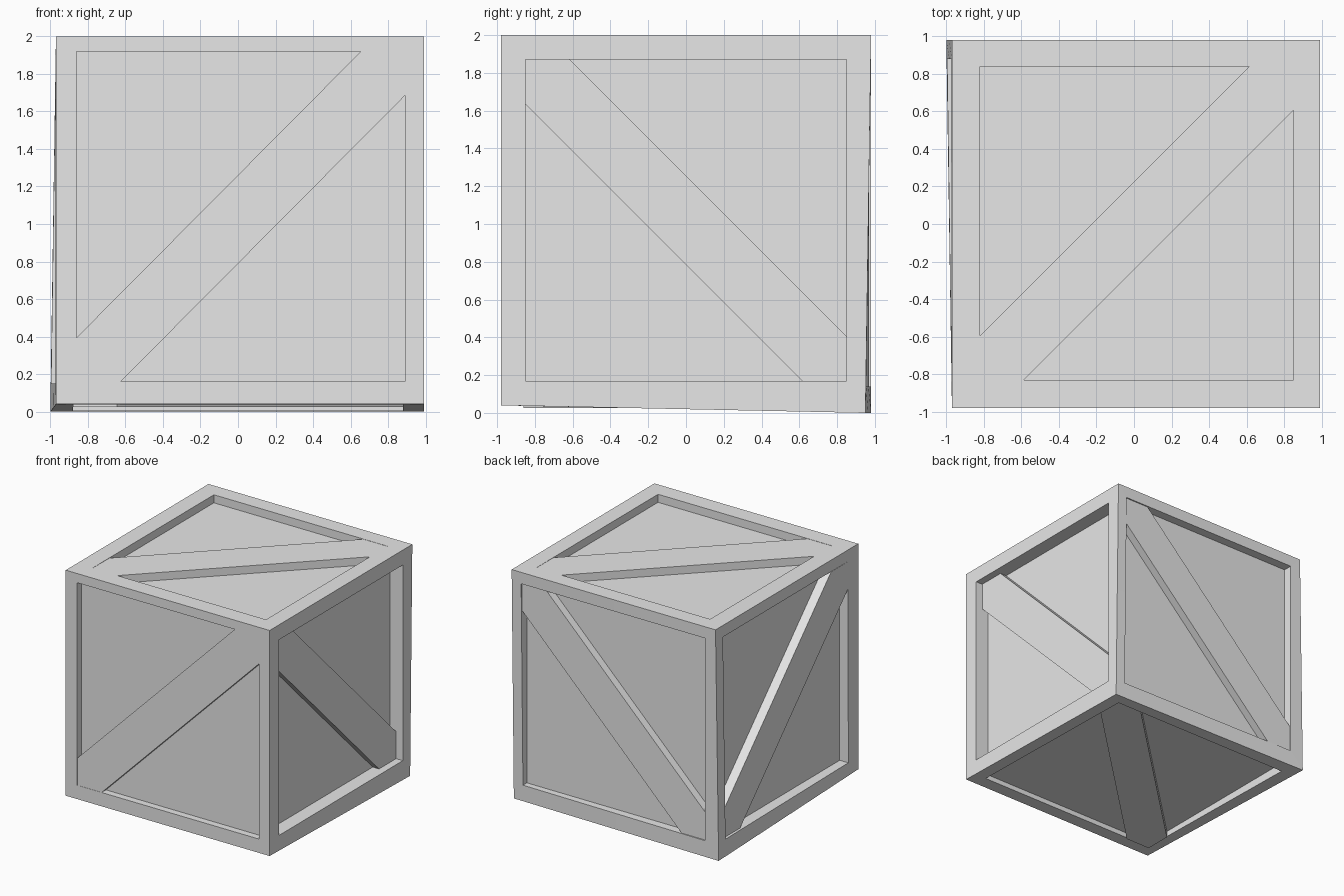
import bpy
import bmesh
from itertools import product
from mathutils import Vector

default_cube = bpy.data.objects.get("Cube")
if default_cube:
    bpy.data.objects.remove(default_cube)

GREY = (0.8, 0.8, 0.8, 1.0)
mat = bpy.data.materials.new("plain_grey")
mat.use_nodes = True
mat.diffuse_color = GREY
mat.node_tree.nodes["Principled BSDF"].inputs["Base Color"].default_value = GREY

# Slightly skewed box corners, keyed by the sign of each axis
corners = {}
for sx, sy, sz in product((-1, 1), repeat=3):
    corners[sx, sy, sz] = Vector((0.99 if sx > 0 else -0.97, 0.98 * sy, 1 + sz))
corners[-1, 1, -1] = Vector((-1.0, 0.98, 0.0))
corners[1, 1, -1] = Vector((0.99, 0.95, 0.0))
for sx in (-1, 1):
    corners[sx, -1, -1].z = 0.04

LOOP = ((-1, -1), (1, -1), (1, 1), (-1, 1))
BRACE_CUT = 0.235


def along(axis, u, v, depth):
    """Combine two in-plane values and a depth along the given axis."""
    values = [u, v]
    values.insert(axis, depth)
    return tuple(values)


def finish(name, bm):
    mesh = bpy.data.meshes.new(name)
    bm.to_mesh(mesh)
    bm.free()
    mesh.materials.append(mat)
    bpy.context.collection.objects.link(bpy.data.objects.new(name, mesh))


def seam(bm, point, normal):
    """Divide the mesh along a plane, leaving a hairline joint."""
    geom = bm.verts[:] + bm.edges[:] + bm.faces[:]
    cut = bmesh.ops.bisect_plane(bm, geom=geom, plane_co=point, plane_no=normal)
    edges = [g for g in cut["geom_cut"] if isinstance(g, bmesh.types.BMEdge)]
    bmesh.ops.split_edges(bm, edges=edges)


def panel(name, axis, sign, opening, floor):
    """One crate side: border frame, recess walls and recessed board."""
    u0, u1, v0, v1 = opening
    rect = ((u0, v0), (u1, v0), (u1, v1), (u0, v1))
    outer = [corners[along(axis, a, b, sign)] for a, b in LOOP]

    def surface(u, v):
        v = v if axis == 2 else v - 1
        s, t = (u + 1) / 2, (v + 1) / 2
        low = outer[0].lerp(outer[1], s)
        return low.lerp(outer[3].lerp(outer[2], s), t)[axis]

    bm = bmesh.new()
    rim = [bm.verts.new(p) for p in outer]
    lip = [bm.verts.new(along(axis, u, v, surface(u, v))) for u, v in rect]
    base = [bm.verts.new(along(axis, u, v, floor)) for u, v in rect]
    for i in range(4):
        j = (i + 1) % 4
        bm.faces.new((rim[i], rim[j], lip[j], lip[i]))
        bm.faces.new((lip[i], lip[j], base[j], base[i]))
    board = bm.faces.new(base)
    bm.normal_update()
    if board.normal[axis] * sign < 0:
        bmesh.ops.reverse_faces(bm, faces=bm.faces[:])
    # Joints across the middle of the side
    for k in range(3):
        if k != axis:
            seam(bm, (0, 0, 1), Vector([float(n == k) for n in range(3)]))
    finish(name + "_panel", bm)


def brace(name, axis, opening, floor, top, slope):
    """Diagonal plank with ends trimmed to the corners of the opening."""
    u0, u1, v0, v1 = opening
    if slope < 0:
        u0, u1 = u1, u0
    cu, cv = BRACE_CUT * slope, BRACE_CUT
    outline = ((u0, v0), (u0 + cu, v0), (u1, v1 - cv),
               (u1, v1), (u1 - cu, v1), (u0, v0 + cv))
    bm = bmesh.new()
    low = [bm.verts.new(along(axis, u, v, floor)) for u, v in outline]
    high = [bm.verts.new(along(axis, u, v, top)) for u, v in outline]
    bm.faces.new(low)
    bm.faces.new(high)
    for i in range(len(low)):
        j = (i + 1) % len(low)
        bm.faces.new((low[i], low[j], high[j], high[i]))
    bmesh.ops.recalc_face_normals(bm, faces=bm.faces[:])
    # Butt joint halfway along the plank
    middle = along(axis, (u0 + u1) / 2, (v0 + v1) / 2, top)
    seam(bm, middle, along(axis, slope, 1, 0))
    finish(name + "_brace", bm)


# name, axis, sign, opening, board depth, brace face depth, brace slope
SIDES = (
    ("front", 1, -1, (-0.86, 0.89, 0.16, 1.92), -0.92, -0.978, 1),
    ("back", 1, 1, (-0.87, 0.90, 0.14, 1.90), 0.90, 0.968, 1),
    ("left", 0, 1, (-0.85, 0.85, 0.17, 1.87), 0.865, 0.925, -1),
    ("right", 0, -1, (-0.84, 0.88, 0.15, 1.90), -0.89, -0.972, -1),
    ("top", 2, 1, (-0.82, 0.85, -0.83, 0.84), 1.93, 1.998, 1),
    ("bottom", 2, -1, (-0.88, 0.88, -0.86, 0.85), 0.08, 0.025, 1),
)
for name, axis, sign, opening, floor, top, slope in SIDES:
    panel(name, axis, sign, opening, floor)
    brace(name, axis, opening, floor, top, slope)
